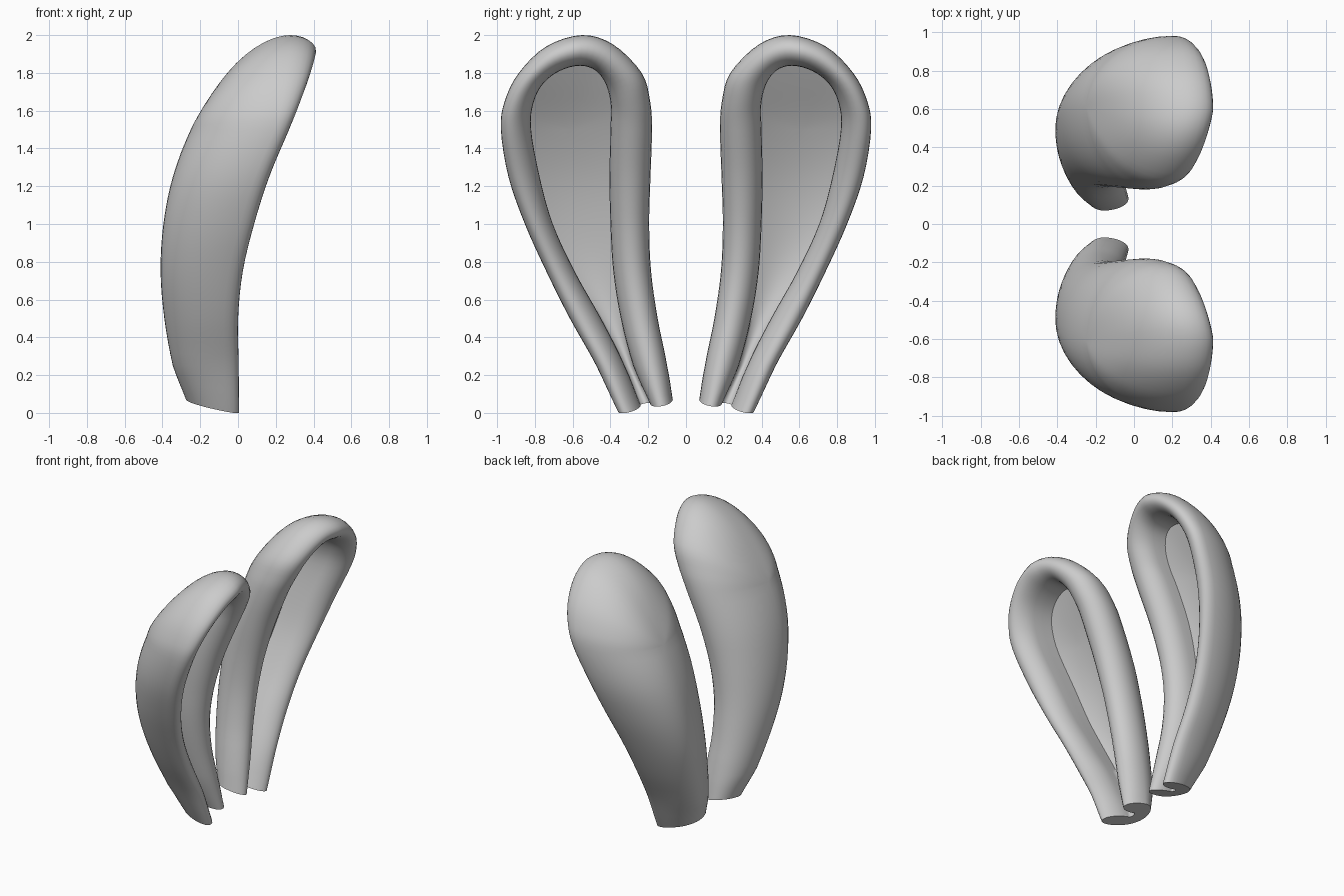
import bpy, bmesh, math
from mathutils import Vector

if "Cube" in bpy.data.objects:
    bpy.data.objects.remove(bpy.data.objects["Cube"])

SUB = 4      # rows between outline stations
TOP = 1.5    # height where the spine ends and the ribs fan out over the tip


def spline(pts, u):
    """Smooth curve through evenly spaced control values."""
    i = max(0, min(int(u), len(pts) - 2))
    f = u - i
    b, c = pts[i], pts[i + 1]
    a = pts[i - 1] if i > 0 else b * 2 - c
    d = pts[i + 2] if i + 2 < len(pts) else c * 2 - b
    return (b * 2 + (c - a) * f + (a * 2 - b * 5 + c * 4 - d) * f ** 2
            + (b * 3 - a - c * 3 + d) * f ** 3) * 0.5


# Values at heights 0, 0.25, 0.5 ... 2.0
BACK = [-.275, -.345, -.39, -.41, -.395, -.345, -.25, -.11, .03]
FRONT = [0, -.002, -.005, .02, .08, .16, .265, .37, .435]
SPINE_Y = [.215, .3025, .3975, .4875, .5525, .59, .61, .61, .61]
OUTER = [(.36, .24), (.475, .325), (.615, .45), (.74, .59), (.853, .705), (.94, .775), (.98, .82)]
INNER = [(.07, .19), (.10, .28), (.15, .345), (.185, .385), (.195, .40), (.188, .405), (.18, .40)]
# Tip of the ear: outline y, z, then hollow edge y, z
TIP = [(.96, 1.65, .808, 1.64), (.885, 1.8, .755, 1.745), (.74, 1.94, .665, 1.812),
       (.55, 2.0, .56, 1.838),
       (.385, 1.95, .475, 1.81), (.235, 1.8, .42, 1.73), (.19, 1.65, .397, 1.62)]


def at(table, z):
    return spline(table, z * 4)


def smooth(t):
    t = max(0, min(1, t))
    return t * t * (3 - 2 * t)


def floor_x(z, t):
    """Depth of the hollow's floor, t from 0 at the spine to 1 at its edge."""
    return at(BACK, z) + (.36 + .05 * t * t) * (at(FRONT, z) - at(BACK, z))


def rib(s, c, w):
    """Section from back spine, around the rolled rim, to the hollow's floor.
    w runs from 0 on the outer side to 1 on the inner side."""
    pz = min(s.y, TOP)
    p = Vector((at(SPINE_Y, pz), pz))
    m = (s + c) / 2
    tip = smooth((s.y - 1.45) / .5)
    side = smooth(w)
    low = min(1, .35 + m.y / 1.5)
    xf = at(FRONT, m.y) - .08 * side * low * (1 - tip) - .22 * tip * max(0, .6 - m.x)
    xs = xf - (.07 + .06 * side) * (1 - tip) - .13 * tip
    edge = floor_x(c.y, 1)
    xc = max(xf - .14, edge + .015)
    pts = []
    # rounded back
    power = 2.05 + 1.1 * tip
    for k in range(12):
        t = math.sin(k / 12 * math.pi / 2)
        q = p.lerp(s, t)
        rise = (xs - at(BACK, s.y)) * (1 - math.sqrt(1 - t ** power))
        pts.append(Vector((at(BACK, q.y) + rise, q.x, q.y)))
    # rolled rim
    for k in range(13):
        a = math.pi * k / 12
        q = m + (s - m) * math.cos(a)
        base = xs + (xc - xs) * (1 - math.cos(a)) / 2
        pts.append(Vector((base + (xf - (xs + xc) / 2) * math.sin(a), q.x, q.y)))
    # hollow wall down to the floor edge
    for k in (1, 2):
        pts.append(Vector((xc + (edge - xc) * k / 2, c.x, c.y)))
    # nearly flat floor
    for k in range(1, 7):
        t = 1 - k / 6
        q = p.lerp(c, t)
        pts.append(Vector((floor_x(q.y, t), q.x, q.y)))
    # slanted cut at the foot
    for v in pts:
        v.z += (.05 - .195 * v.x - .155 * v.y) * max(0, 1 - v.z / .25)
    return pts


def build_ear(name, side, mat):
    st = [(s, i / 4, c, i / 4) for i, (s, c) in enumerate(OUTER)] + TIP
    st += [(s, i / 4, c, i / 4) for i, (s, c) in reversed(list(enumerate(INNER)))]
    st = [Vector(v) for v in st]
    bm = bmesh.new()
    rows = []
    for j in range((len(st) - 1) * SUB + 1):
        v = spline(st, j / SUB)
        pts = rib(Vector((v[0], v[1])), Vector((v[2], v[3])), (j / SUB - 6) / 8)
        rows.append([bm.verts.new((p.x, p.y * side, p.z)) for p in pts])
    for r0, r1 in zip(rows, rows[1:]):
        for k in range(len(r0) - 1):
            quad = (r0[k], r0[k + 1], r1[k + 1], r1[k])
            bm.faces.new(quad if side < 0 else quad[::-1])
    # flat foot
    foot = rows[0] + rows[-1][-2:0:-1]
    cap = bm.faces.new(foot)
    bmesh.ops.remove_doubles(bm, verts=bm.verts, dist=.0008)
    # the back must face -x and the foot must face down
    bm.normal_update()
    back = min(bm.faces, key=lambda f: f.calc_center_median().x)
    if back.normal.x > 0:
        bmesh.ops.reverse_faces(bm, faces=[f for f in bm.faces if f != cap])
    if cap.normal.z > 0:
        bmesh.ops.reverse_faces(bm, faces=[cap])
    bmesh.ops.triangulate(bm, faces=[cap])
    me = bpy.data.meshes.new(name)
    bm.to_mesh(me)
    bm.free()
    me.materials.append(mat)
    ob = bpy.data.objects.new(name, me)
    bpy.context.collection.objects.link(ob)
    bpy.context.view_layer.objects.active = ob
    ob.select_set(True)
    bpy.ops.object.shade_smooth_by_angle(angle=math.radians(50))
    ob.select_set(False)


grey = bpy.data.materials.new("soft_grey")
grey.diffuse_color = (.6, .6, .6, 1)
grey.use_nodes = True
grey.node_tree.nodes["Principled BSDF"].inputs["Base Color"].default_value = grey.diffuse_color
build_ear("left_ear", 1, grey)
build_ear("right_ear", -1, grey)
